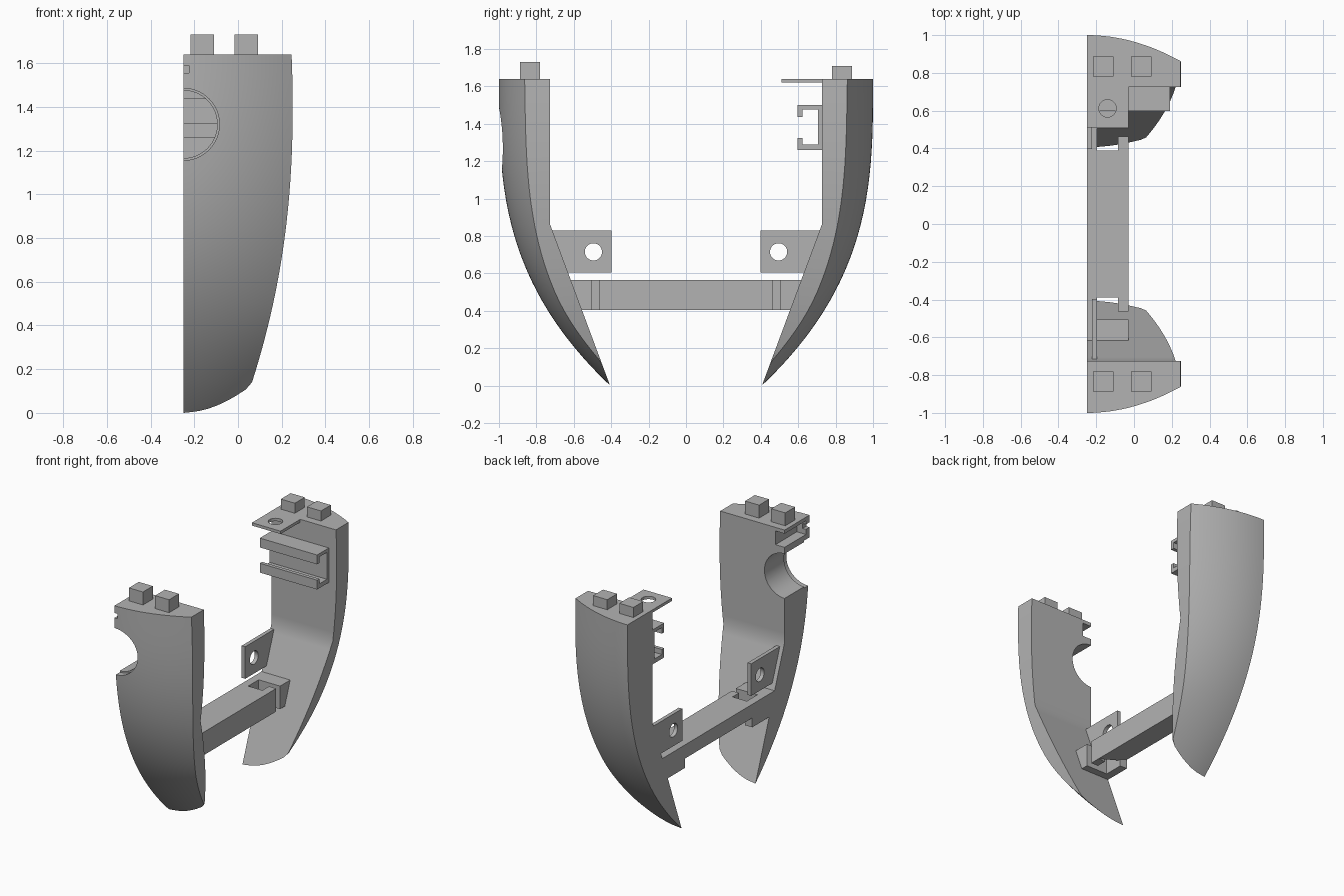
import bpy, bmesh, math

cube = bpy.data.objects.get("Cube")
if cube:
    bpy.data.objects.remove(cube, do_unlink=True)

grey = bpy.data.materials.new("plain_grey")
grey.use_nodes = True
grey.diffuse_color = (0.45, 0.45, 0.45, 1)
grey.node_tree.nodes["Principled BSDF"].inputs["Base Color"].default_value = grey.diffuse_color

LEFT = -0.25      # flat cut plane of both shells
TOP = 1.64
BEND = 0.86       # height where the inner wall starts to lean
BAR = (0.405, 0.565)


def finish(name, bm):
    bmesh.ops.recalc_face_normals(bm, faces=bm.faces)
    mesh = bpy.data.meshes.new(name)
    bm.to_mesh(mesh)
    bm.free()
    mesh.materials.append(grey)
    obj = bpy.data.objects.new(name, mesh)
    bpy.context.collection.objects.link(obj)
    return obj


def prism(name, outline, axis, lo, hi):
    """Extrude a 2D outline along an axis from lo to hi."""
    place = {"x": lambda p, d: (d, p[0], p[1]),
             "y": lambda p, d: (p[0], d, p[1]),
             "z": lambda p, d: (p[0], p[1], d)}[axis]
    bm = bmesh.new()
    a = [bm.verts.new(place(p, lo)) for p in outline]
    b = [bm.verts.new(place(p, hi)) for p in outline]
    bm.faces.new(a)
    bm.faces.new(b)
    n = len(a)
    for i in range(n):
        j = (i + 1) % n
        bm.faces.new((a[i], a[j], b[j], b[i]))
    return finish(name, bm)


def box(name, x, y, z):
    return prism(name, [(x[0], y[0]), (x[1], y[0]), (x[1], y[1]), (x[0], y[1])], "z", *z)


def disc(name, u, v, r, axis, lo, hi, n=48):
    ring = [(u + r * math.cos(math.tau * i / n), v + r * math.sin(math.tau * i / n))
            for i in range(n)]
    return prism(name, ring, axis, lo, hi)


def activate(obj):
    bpy.ops.object.select_all(action="DESELECT")
    obj.select_set(True)
    bpy.context.view_layer.objects.active = obj


def cut(obj, cutter):
    cutter.hide_render = True
    mod = obj.modifiers.new("cut", "BOOLEAN")
    mod.operation = "DIFFERENCE"
    mod.solver = "EXACT"
    mod.object = cutter
    activate(obj)
    bpy.ops.object.modifier_apply(modifier=mod.name)
    bpy.data.objects.remove(cutter, do_unlink=True)


def smooth(obj):
    activate(obj)
    bpy.ops.object.shade_smooth_by_angle(angle=math.radians(25))


# Shell shape rules, as distances from the middle
def inner(z):
    return 0.406 + 0.372 * min(z, BEND)


def crown(z):
    return 0.405 + 0.595 * (1 - max(0, 1 - z / 1.6) ** 2.85)


def bulge(z):
    return 0.56 + 1.6 * max(0, 0.5 - z) ** 2


def width(z):
    side = 0.5 - 0.1124 * abs(1.4 - z) ** 2.18
    return min(side, math.sqrt(max(0, crown(z) - inner(z)) / bulge(z)))


def shell(name, s):
    cols = 16
    heights = [0.14 * (i / 8) ** 2 for i in range(9)]
    heights += [0.14 + (BEND - 0.14) * i / 14 for i in range(1, 15)]
    heights += [BEND + (TOP - BEND) * i / 12 for i in range(1, 13)]
    bm = bmesh.new()
    rows = []
    for z in heights:
        w, back = width(z), inner(z)
        pts = []
        for i in range(cols + 1):
            d = w * i / cols
            pts.append((LEFT + d, max(back, crown(z) - bulge(z) * d * d)))
        pts += [(LEFT + w, back), (LEFT, back)]
        rows.append([bm.verts.new((x, s * y, z)) for x, y in pts])
    n = cols + 3
    for low, high in zip(rows, rows[1:]):
        for i in range(n):
            j = (i + 1) % n
            bm.faces.new((low[i], low[j], high[j], high[i]))
    bm.faces.new(rows[-1])
    bmesh.ops.remove_doubles(bm, verts=bm.verts, dist=0.0004)
    return finish(name, bm)


front = shell("front_shell", -1)
back = shell("back_shell", 1)

# Half-round opening with a small step, and the latch recess
cut(front, disc("opening_cutter", LEFT, 1.32, 0.155, "y", -1.2, -0.5, 64))
cut(front, disc("opening_rim_cutter", LEFT, 1.32, 0.165, "y", -1.2, -0.94, 64))
cut(front, box("recess_cutter", (-0.3, -0.18), (-0.96, -0.6), (1.52, 1.615)))
cut(front, box("slot_cutter", (-0.3, -0.225), (-1.1, -0.9), (1.555, 1.59)))
smooth(front)
smooth(back)

# Square studs on top
for label, s, top in (("front", -1, 1.73), ("back", 1, 1.71)):
    for i, x in enumerate((-0.217, -0.016)):
        ys = sorted((s * 0.78, s * 0.888))
        box(f"{label}_stud_{i + 1}", (x, x + 0.108), ys, (TOP - 0.02, top))

# Top flange with a screw hole
flange = box("top_flange", (LEFT, -0.03), (0.51, 0.74), (1.62, TOP))
cut(flange, disc("flange_hole_cutter", -0.14, 0.612, 0.046, "z", 1.5, 1.8))
smooth(flange)

# C-shaped rail on the back shell
prism("clip_rail", [(0.73, 1.5), (0.597, 1.5), (0.597, 1.435), (0.622, 1.435),
                    (0.622, 1.477), (0.705, 1.477), (0.705, 1.29), (0.622, 1.29),
                    (0.622, 1.325), (0.597, 1.325), (0.597, 1.26), (0.73, 1.26)],
      "x", LEFT, 0.19)

# Drilled ears
for label, s, x in (("front", -1, -0.222), ("back", 1, LEFT)):
    low, high = 0.605, 0.828
    ear = prism(label + "_ear", [(s * 0.398, low), (s * 0.398, high),
                                 (s * (inner(high) + 0.005), high),
                                 (s * (inner(low) + 0.005), low)], "x", x, x + 0.027)
    cut(ear, disc("ear_hole_cutter", s * 0.495, 0.715, 0.046, "x", -0.5, 0.5))
    smooth(ear)

# Crossbar: middle with a sloped underside, and slotted ends
lo, hi = BAR
prism("crossbar", [(LEFT, lo + 0.065), (-0.03, lo), (-0.03, hi), (LEFT, hi)],
      "y", -0.39, 0.39)


def bar_end(name, s, start, x0, x1):
    prism(name, [(s * start, lo), (s * start, hi), (s * (inner(hi) + 0.005), hi),
                 (s * (inner(lo) + 0.005), lo)], "x", x0, x1)


for label, s in (("front", -1), ("back", 1)):
    bar_end(label + "_bar_arm", s, 0.37, LEFT, -0.195)
    bar_end(label + "_bar_block", s, 0.505, -0.195, -0.03)
    box(label + "_bar_hook", (-0.085, -0.03), sorted((s * 0.39, s * 0.462)), BAR)
